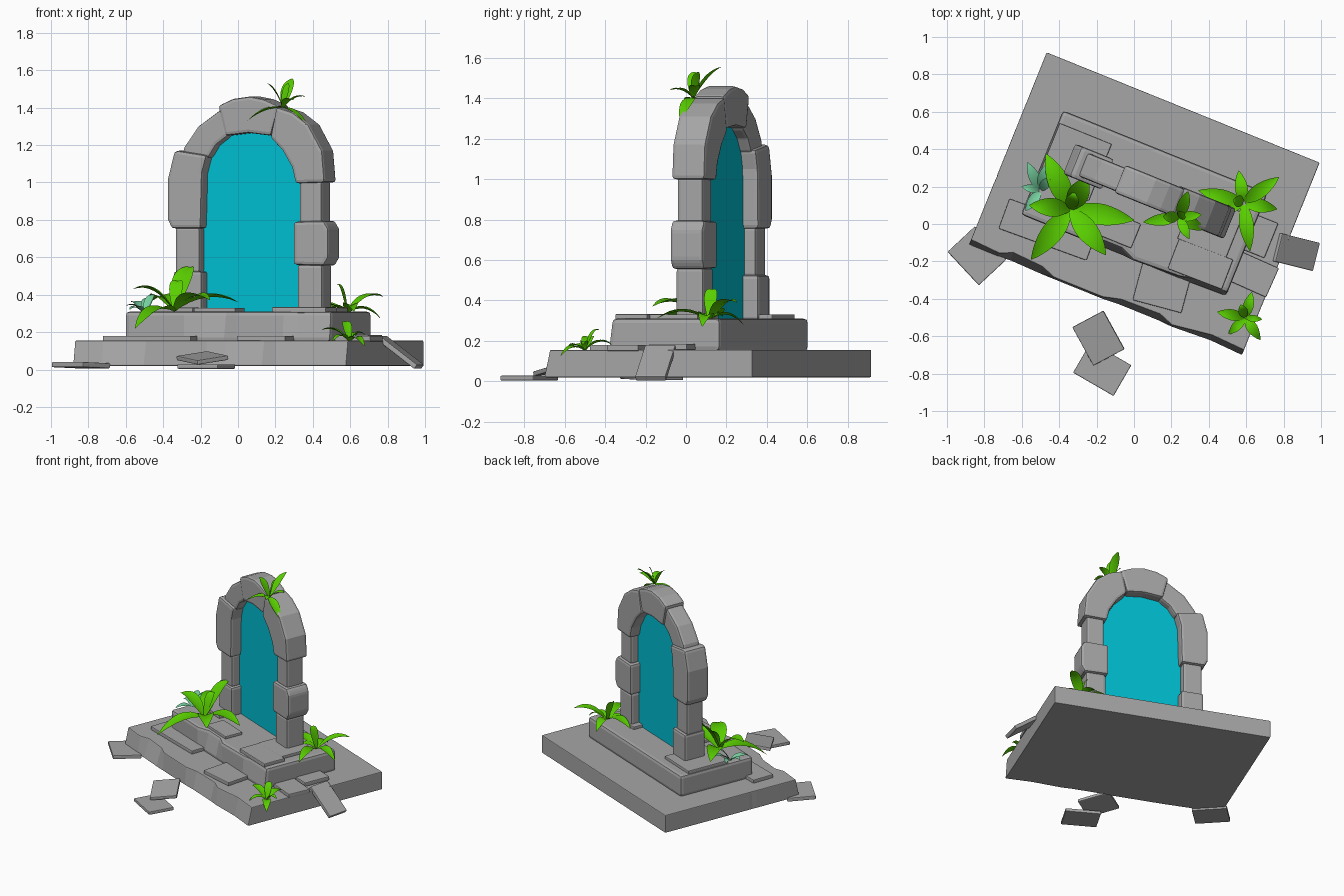
import bpy, bmesh, math
from mathutils import Vector, Matrix, Euler

if "Cube" in bpy.data.objects:
    bpy.data.objects.remove(bpy.data.objects["Cube"])

def material(name, rgb):
    m = bpy.data.materials.new(name)
    m.diffuse_color = (*rgb, 1)
    m.use_nodes = True
    m.node_tree.nodes["Principled BSDF"].inputs["Base Color"].default_value = m.diffuse_color
    return m

STONE = material("grey_stone", (0.38, 0.38, 0.38))
WATER = material("cyan_portal", (0.0, 0.52, 0.64))
GREEN = material("leaf_green", (0.10, 0.62, 0.0))
MINT = material("pale_mint", (0.19, 0.66, 0.36))

# the shrine is turned 22 degrees about z
FRAME = Matrix.Translation((0.055, 0.108, 0)) @ Matrix.Rotation(math.radians(-22), 4, 'Z')

def finish(name, bm, mat, matrix=None, bevel=0.0, smooth=False):
    if matrix is not None:
        bm.transform(matrix)
    bmesh.ops.recalc_face_normals(bm, faces=bm.faces)
    if bevel:
        edges = [e for e in bm.edges if e.calc_face_angle(0) > 0.5]
        bmesh.ops.bevel(bm, geom=edges, offset=bevel, segments=2, profile=0.6,
                        affect='EDGES', clamp_overlap=True)
    me = bpy.data.meshes.new(name)
    bm.to_mesh(me)
    bm.free()
    me.materials.append(mat)
    for p in me.polygons:
        p.use_smooth = smooth
    ob = bpy.data.objects.new(name, me)
    bpy.context.collection.objects.link(ob)
    return ob

def loft(name, lower, upper, mat=STONE, matrix=FRAME, bevel=0.0):
    """Closed solid between two outlines with equal point counts."""
    bm = bmesh.new()
    a = [bm.verts.new(p) for p in lower]
    b = [bm.verts.new(p) for p in upper]
    n = len(a)
    bm.faces.new(a[::-1])
    bm.faces.new(b)
    for i in range(n):
        bm.faces.new((a[i], a[(i + 1) % n], b[(i + 1) % n], b[i]))
    return finish(name, bm, mat, matrix, bevel)

def slab(name, outline, z0, z1, bevel):
    """Outline rows: u, v, inset of the top edge towards the back (chips)."""
    loft(name, [(u, v, z0) for u, v, c in outline],
         [(u, v + c, z1) for u, v, c in outline], bevel=bevel)

def stone(name, outline, v0, v1, mat=STONE, bevel=0.018):
    """Arch stone drawn in the u-z plane and extruded through the wall."""
    loft(name, [(u, v0, z) for u, z in outline],
         [(u, v1, z) for u, z in outline], mat, FRAME, bevel)

def box(name, loc, size, rot, bevel=0.006):
    bm = bmesh.new()
    bmesh.ops.create_cube(bm, size=1)
    m = (Matrix.Translation(loc) @ Euler([math.radians(r) for r in rot]).to_matrix().to_4x4()
         @ Matrix.Diagonal((*size, 1)))
    finish(name, bm, STONE, m, bevel)

# base slab and step with chipped front edges
slab("base_slab", [(-.787, .555, 0), (-.787, -.14, 0), (-.785, -.17, .01), (-.787, -.20, 0),
                   (-.787, -.555, .03), (-.62, -.555, .02), (-.55, -.55, .045), (-.38, -.555, .04),
                   (-.30, -.555, .01), (-.02, -.555, .01), (.08, -.55, .03), (.30, -.55, .035),
                   (.38, -.555, .01), (.60, -.545, .03), (.787, -.555, .03), (.787, .555, 0)],
     .02, .155, .006)
slab("step_slab", [(-.59, .30, 0), (-.59, -.30, 0), (-.25, -.30, 0), (-.16, -.30, .035),
                   (-.02, -.30, .035), (.06, -.30, 0), (.32, -.30, .01), (.40, -.30, .03),
                   (.59, -.295, .02), (.59, .30, 0)], .15, .31, .022)

# pillar blocks
def block(name, side, u0, u1, z0, z1, v0, v1):
    stone(name, [(side * u0, z0), (side * u1, z0), (side * u1, z1), (side * u0, z1)], v0, v1)

block("left_pillar_foot", -1, .265, .43, .30, .525, -.01, .16)
block("left_pillar_shaft", -1, .285, .425, .515, .765, .005, .14)
block("right_pillar_foot", 1, .28, .425, .30, .56, .0, .145)
block("right_pillar_shaft", 1, .29, .42, .78, 1.01, .005, .14)
stone("right_pillar_block", [(.265, .56), (.44, .555), (.465, .60), (.465, .75), (.44, .795), (.265, .79)],
      -.015, .16)
stone("left_pillar_block", [(-.27, .755), (-.44, .755), (-.462, .80), (-.462, 1.02), (-.425, 1.165),
                            (-.40, 1.17), (-.235, 1.145), (-.262, 1.05)], -.015, .16)
# arch stones
stone("left_arch_stone", [(-.235, 1.13), (-.385, 1.15), (-.375, 1.19), (-.295, 1.30), (-.15, 1.40),
                          (-.12, 1.25), (-.19, 1.20)], .005, .14)
stone("keystone", [(-.135, 1.25), (-.175, 1.41), (-.09, 1.447), (.01, 1.46), (.09, 1.445),
                   (.175, 1.41), (.13, 1.25), (.0, 1.265)], -.005, .155)
stone("right_arch_stone", [(.13, 1.24), (.165, 1.405), (.26, 1.375), (.35, 1.31), (.43, 1.17), (.445, 1.0),
                           (.275, .995), (.255, 1.08), (.20, 1.17)], -.015, .16)

# portal sheet filling the arch
arc = [(.30 * math.cos(math.pi * i / 12), 1.06 + .23 * math.sin(math.pi * i / 12)) for i in range(13)]
stone("portal", [(-.30, .30), (.30, .30)] + arc, .07, .08, WATER, 0)

# thin paving tiles on the base and step
for i, (x, y, z, sx, sy, a) in enumerate([
        (-.46, -.03, .165, .50, .17, -20), (.15, -.34, .165, .27, .21, -15),
        (.355, -.215, .318, .31, .17, -21), (.66, -.06, .17, .16, .20, -22),
        (.64, -.27, .165, .22, .17, -24), (-.32, .33, .316, .30, .33, -22),
        (.41, -.01, .316, .28, .26, -22), (-.10, -.02, .314, .24, .14, -22)]):
    box(f"paving_tile_{i + 1}", (x, y, z), (sx, sy, .03), (0, 0, a))

# fallen slabs around the base
box("loose_slab_left", (-.84, -.17, .023), (.20, .245, .028), (0, 2, 43))
box("loose_slab_front", (-.17, -.775, .016), (.25, .19, .024), (0, 0, -30))
box("loose_slab_stacked", (-.19, -.61, .062), (.19, .235, .024), (6, -8, 28))
box("leaning_slab_right", (.868, -.15, .092), (.26, .155, .028), (0, 37, -14))

# plants: folded, arching leaves from a centre to each tip
def plant(name, centre, width, lift, tips, mat=GREEN):
    c = Vector(centre)
    bm = bmesh.new()
    steps = 8
    for tip in tips:
        t = Vector(tip)
        flat = Vector((t.x - c.x, t.y - c.y, 0))
        side = Vector((-flat.y, flat.x, 0)).normalized()
        mid = (c + t) / 2 + Vector((0, 0, lift))
        w = min(width, (t - c).length * .4)
        rows = []
        for i in range(steps + 1):
            s = i / steps
            p = c * (1 - s) ** 2 + mid * 2 * s * (1 - s) + t * s * s
            h = w / 2 * max(.04, math.sin(math.pi * s ** 0.85) ** .8 if 0 < s < 1 else .04)
            if i == 0:
                h = w * .12
            up = Vector((0, 0, h * .35))
            rows.append([bm.verts.new(p + side * h + up), bm.verts.new(p),
                         bm.verts.new(p - side * h + up)])
        for a, b in zip(rows, rows[1:]):
            for k in (0, 1):
                bm.faces.new((a[k], a[k + 1], b[k + 1], b[k]))
    finish(name, bm, mat, smooth=True)

plant("large_plant", (-.34, .08, .31), .115, .10,
      [(-.47, .375, .36), (0, .02, .36), (-.55, -.19, .22), (-.15, -.165, .37),
       (-.56, .10, .43), (-.25, .25, .55), (-.32, .17, .47)])
plant("right_plant", (.585, .115, .30), .078, .08,
      [(.56, .285, .28), (.775, .25, .39), (.765, .08, .27), (.62, -.145, .31),
       (.345, .18, .32), (.45, .06, .29), (.53, .13, .455)])
plant("corner_plant", (.595, -.50, .15), .06, .06,
      [(.63, -.365, .18), (.445, -.47, .21), (.505, -.59, .15), (.675, -.62, .125),
       (.685, -.51, .18), (.57, -.43, .255)])
plant("arch_plant", (.24, .035, 1.40), .065, .04,
      [(.29, .175, 1.555), (.05, .01, 1.33), (.38, -.03, 1.29), (.36, .05, 1.46),
       (.155, .04, 1.53), (.295, -.08, 1.44), (.27, .06, 1.53)])
plant("mint_plant", (-.50, .18, .30), .06, .04,
      [(-.57, .33, .36), (-.47, .32, .38), (-.60, .20, .34), (-.58, .07, .32), (-.45, .25, .40)], MINT)
